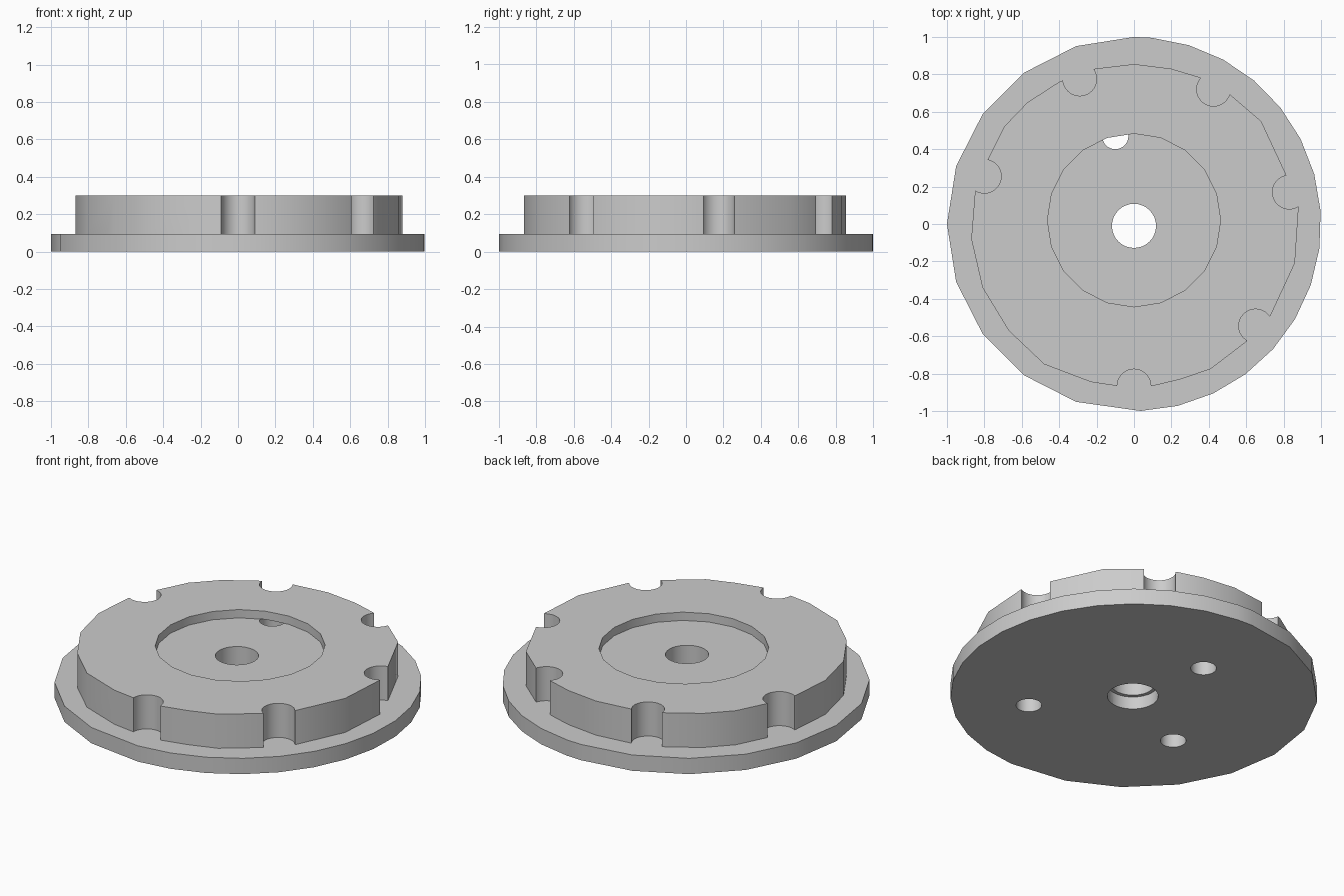
import bpy, bmesh
from math import sin, cos, radians, pi

cube = bpy.data.objects.get("Cube")
if cube:
    bpy.data.objects.remove(cube, do_unlink=True)

grey = bpy.data.materials.new("plain_grey")
grey.use_nodes = True
tone = (0.6, 0.6, 0.6, 1)
grey.diffuse_color = tone
grey.node_tree.nodes["Principled BSDF"].inputs["Base Color"].default_value = tone


def prism(name, outline, low, high):
    """Extrude a closed outline between two heights."""
    bm = bmesh.new()
    face = bm.faces.new([bm.verts.new((x, y, low)) for x, y in outline])
    top = bmesh.ops.extrude_face_region(bm, geom=[face])["geom"]
    verts = [v for v in top if isinstance(v, bmesh.types.BMVert)]
    bmesh.ops.translate(bm, vec=(0, 0, high - low), verts=verts)
    bmesh.ops.recalc_face_normals(bm, faces=bm.faces)
    mesh = bpy.data.meshes.new(name)
    bm.to_mesh(mesh)
    bm.free()
    mesh.materials.append(grey)
    obj = bpy.data.objects.new(name, mesh)
    bpy.context.collection.objects.link(obj)
    return obj


def circle(x, y, r, sides):
    return [(x + r * sin(2 * pi * i / sides), y + r * cos(2 * pi * i / sides))
            for i in range(sides)]


def combine(target, tool, operation):
    """Apply a boolean and discard the tool."""
    tool.hide_render = True
    mod = target.modifiers.new(operation, 'BOOLEAN')
    mod.operation, mod.object, mod.solver = operation, tool, 'EXACT'
    bpy.context.view_layer.objects.active = target
    bpy.ops.object.modifier_apply(modifier=mod.name)
    bpy.data.objects.remove(tool, do_unlink=True)


def drill(target, x, y, r, low, high, sides=32):
    combine(target, prism("cutter", circle(x, y, r, sides), low, high), 'DIFFERENCE')


# Raised hub with an uneven many-sided rim
rim = [(0, .855), (.2, .83), (.35, .785), (.51, .695), (.68, .55), (.82, .25),
       (.88, .09), (.86, -.21), (.73, -.49), (.6, -.63), (.41, -.775), (.25, -.83),
       (.1, -.866), (-.09, -.866), (-.23, -.845), (-.48, -.75), (-.67, -.57),
       (-.81, -.34), (-.87, -.08), (-.85, .17), (-.78, .35), (-.695, .52),
       (-.57, .65), (-.4, .76), (-.21, .83)]
hub = prism("notched_hub", rim, .05, .3)

# Round notches in the rim
for x, y in [(-.29, .775), (.425, .72), (-.8, .255), (.83, .17), (.65, -.545), (0, -.866)]:
    drill(hub, x, y, .09, .02, .4)

# Base flange, coarse on one half and finer on the other
angles = [90 + 18 * i for i in range(10)] + [272 + 11.5 * i for i in range(16)]
body = prism("flanged_disc", [(cos(radians(a)), sin(radians(a))) for a in angles], 0, .095)
combine(body, hub, 'UNION')

# Top recess, centre bore and its counterbore
drill(body, 0, .02, .463, .25, .4, 20)
drill(body, 0, -.01, .118, -.1, .4)
drill(body, 0, -.01, .139, -.1, .075)

# Fixing holes from below
for x, y in [(-.1, .47), (.37, -.45), (-.48, -.24)]:
    drill(body, x, y, .07, -.1, .2505)

bpy.ops.object.select_all(action='DESELECT')
body.select_set(True)
bpy.context.view_layer.objects.active = body
bpy.ops.object.shade_smooth_by_angle(angle=radians(30))
